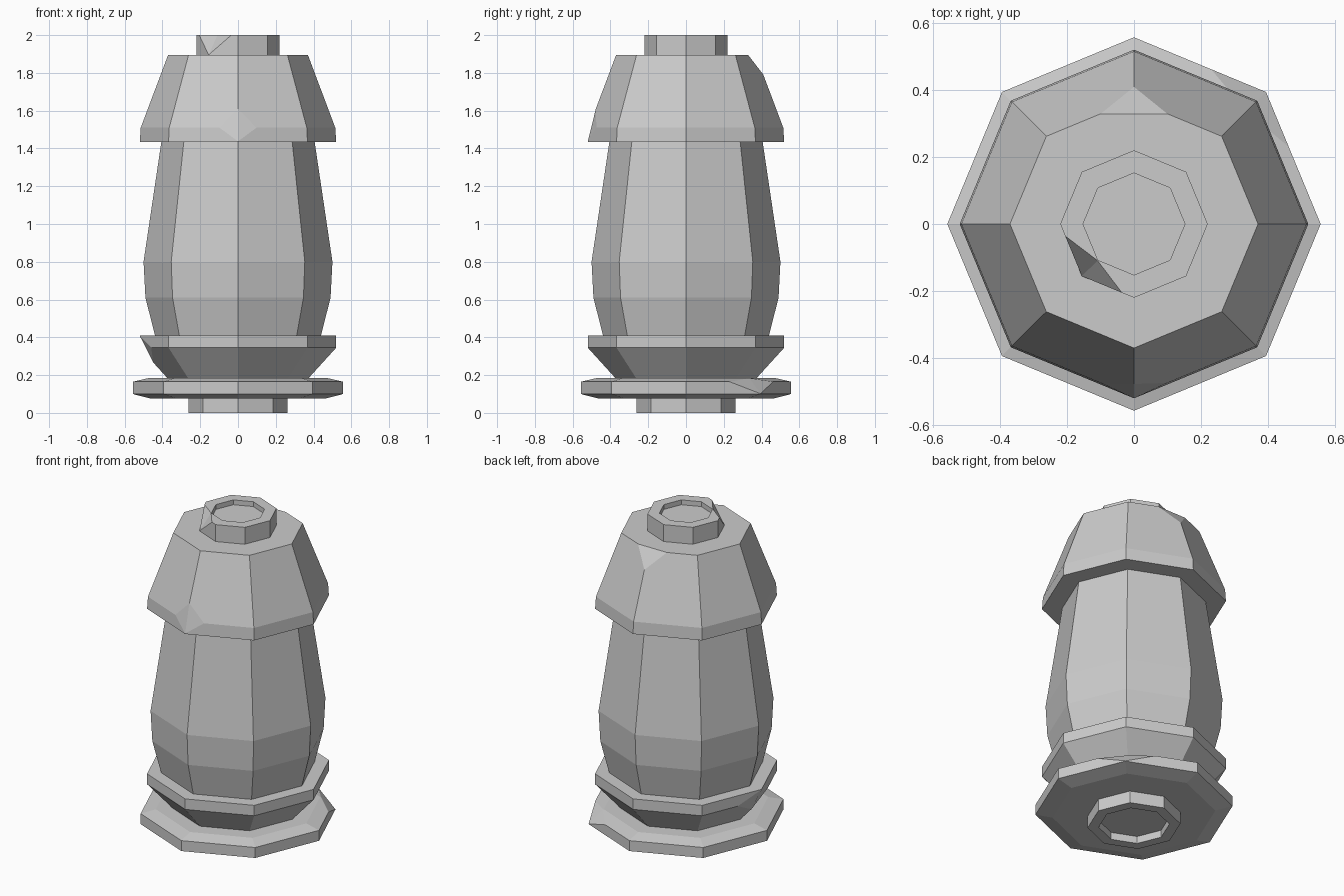
import bpy
import bmesh
from math import cos, sin, tau
from mathutils import Vector

cube = bpy.data.objects.get("Cube")
if cube:
    bpy.data.objects.remove(cube, do_unlink=True)

SIDES = 8

stone = bpy.data.materials.new("grey_stone")
stone.use_nodes = True
GREY = (0.6, 0.6, 0.6, 1)
stone.diffuse_color = GREY
stone.node_tree.nodes["Principled BSDF"].inputs["Base Color"].default_value = GREY


def chip(bm, rings, ring, corner, side, up=None, down=None):
    """Knock off one corner; the fractions say how far along each edge."""
    v = rings[ring][corner]
    wanted = [(rings[ring][corner - 1], side),
              (rings[ring][(corner + 1) % SIDES], side)]
    slope = []
    if up:
        slope.append((rings[ring + 1][corner], up))
    if down:
        slope.append((rings[ring - 1][corner], down))
    cuts = []
    for other, fraction in wanted + slope:
        edge = bm.edges.get((v, other))
        cuts.append(bmesh.utils.edge_split(edge, v, fraction)[1])
    for face in list(v.link_faces):
        a, b = [c for c in cuts if c in face.verts]
        bmesh.utils.face_split(face, a, b)
    # sink the corner onto the ridge, or onto the flat cut
    ends = cuts[2:] if len(slope) == 2 else cuts
    v.co = sum((c.co for c in ends), Vector()) / len(ends)


def turned(name, profile, chips=()):
    """Eight-sided solid from (radius, height) pairs, closed at both ends."""
    bm = bmesh.new()
    rings = [[bm.verts.new((r * cos(tau * k / SIDES), r * sin(tau * k / SIDES), z))
              for k in range(SIDES)] for r, z in profile]
    for low, high in zip(rings, rings[1:]):
        for k in range(SIDES):
            n = (k + 1) % SIDES
            bm.faces.new((low[k], low[n], high[n], high[k]))
    bm.faces.new(rings[0][::-1])
    bm.faces.new(rings[-1])
    for settings in chips:
        chip(bm, rings, **settings)
    bmesh.ops.recalc_face_normals(bm, faces=bm.faces)
    mesh = bpy.data.meshes.new(name)
    bm.to_mesh(mesh)
    bm.free()
    mesh.materials.append(stone)
    bpy.context.collection.objects.link(bpy.data.objects.new(name, mesh))


# hollow foot under the base
turned("foot", [(0.2, 0.045), (0.2, 0), (0.262, 0), (0.262, 0.09)])

# wide base plate, chipped at the back left
turned("base_plate", [(0.46, 0.075), (0.557, 0.1), (0.557, 0.165), (0.47, 0.185)],
       [dict(ring=2, corner=1, side=0.415, up=0.95, down=0.97)])

# flared collar, chipped on the right
turned("collar", [(0.37, 0.18), (0.52, 0.345), (0.52, 0.41)],
       [dict(ring=1, corner=4, side=0.4, up=0.97, down=0.47)])

# barrel-shaped body
turned("body", [(0.437, 0.4), (0.49, 0.61), (0.5, 0.8), (0.405, 1.44)])

# tapered cap, chipped at the front edge and the back of the top
turned("cap", [(0.52, 1.435), (0.515, 1.51), (0.37, 1.895)],
       [dict(ring=1, corner=6, side=0.27, up=0.26, down=0.97),
        dict(ring=2, corner=2, side=0.38, down=0.27)])

# hollow knob on top, chipped at the front right
turned("knob", [(0.22, 1.89), (0.22, 2), (0.152, 2), (0.152, 1.97)],
       [dict(ring=1, corner=5, side=0.77, up=0.97, down=0.95)])
